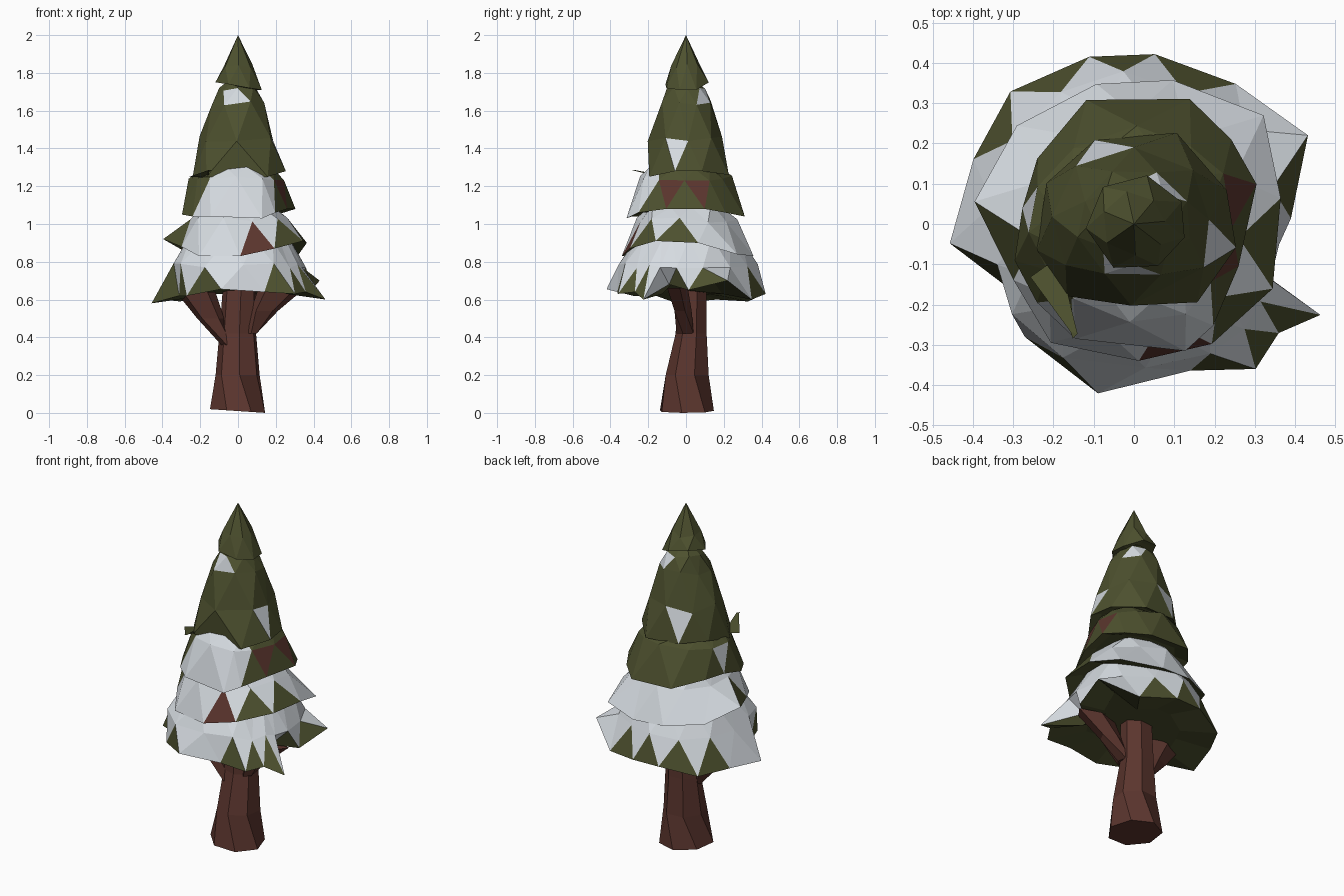
import bpy, bmesh, math, random
from mathutils import Vector

if "Cube" in bpy.data.objects:
    bpy.data.objects.remove(bpy.data.objects["Cube"])

random.seed(4)
GREEN, SNOW, BARK = 0, 1, 2
mats = []
for name, c in (("needle green", (0.075, 0.082, 0.028)),
                ("snow white", (0.67, 0.71, 0.75)),
                ("bark brown", (0.105, 0.036, 0.027))):
    m = bpy.data.materials.new(name)
    m.diffuse_color = (*c, 1)
    m.use_nodes = True
    m.node_tree.nodes["Principled BSDF"].inputs["Base Color"].default_value = m.diffuse_color
    mats.append(m)


def polar(deg, r, z):
    a = math.radians(deg)
    return Vector((r * math.cos(a), r * math.sin(a), z))


def finish(name, bm):
    bmesh.ops.recalc_face_normals(bm, faces=bm.faces)
    me = bpy.data.meshes.new(name)
    bm.to_mesh(me)
    bm.free()
    for m in mats:
        me.materials.append(m)
    ob = bpy.data.objects.new(name, me)
    bpy.context.collection.objects.link(ob)


def between(d, *spans):
    return any((d - lo) % 360 <= (hi - lo) % 360 for lo, hi in spans)


def tier(name, hem, rings, top, under, rule):
    """Ragged hem, then rings of (radius, z) each turned half a step, a top and a hollow underside."""
    bm = bmesh.new()
    n = len(hem)
    degs = [p[0] for p in hem]
    low = [bm.verts.new(polar(*p)) for p in hem]

    def face(vs, band, hanging):
        c = sum((v.co for v in vs), Vector()) / 3
        f = bm.faces.new(vs)
        f.material_index = rule(band, hanging, math.degrees(math.atan2(c.y, c.x)) % 360)

    # underside
    inner = [bm.verts.new(polar(d, r * under[0], z + under[1])) for d, r, z in hem]
    for i in range(n):
        j = (i + 1) % n
        bm.faces.new((low[i], low[j], inner[j], inner[i]))
    bm.faces.new(inner)
    # pleated bands
    for b, (r, z) in enumerate(rings):
        degs = [degs[i] + ((degs[(i + 1) % n] - degs[i]) % 360) / 2 for i in range(n)]
        up = [bm.verts.new(polar(d, r * random.uniform(.95, 1.05),
                                 z + random.uniform(-.015, .015))) for d in degs]
        for i in range(n):
            j = (i + 1) % n
            face((low[i], low[j], up[i]), b, False)
            face((up[i], low[j], up[j]), b, True)
        low = up
    tip = bm.verts.new((0, 0, top))
    for i in range(n):
        face((low[i], low[(i + 1) % n], tip), len(rings), False)
    finish(name, bm)


# lowest skirt: snow with some green fringe triangles
tier("bottom_foliage",
     [(2, .39, .65), (27, .485, .70), (54, .43, .60), (83, .425, .63), (105, .43, .63),
      (133, .45, .59), (158, .43, .60), (186, .46, .58), (207, .35, .62), (226, .39, .62),
      (258, .43, .655), (291, .39, .64), (310, .47, .63), (323, .45, .64),
      (334, .515, .60), (342, .29, .68)],
     [(.365, .78), (.28, .92)], .98, (.55, .03),
     lambda b, hang, d: GREEN if b == 0 and not hang and between(
         d, (60, 150), (350, 20), (190, 222), (238, 246), (298, 332)) else SNOW)


# second skirt: mostly snow, green on the right, a bare patch at the front
def skirt_rule(b, hang, d):
    if b == 0 and not hang:
        if between(d, (280, 300)):
            return BARK
        if between(d, (303, 12), (185, 215)):
            return GREEN
    return SNOW


tier("lower_foliage",
     [(10, .37, .90), (40, .42, .84), (75, .37, .83), (105, .36, .84), (140, .38, .86),
      (172, .40, .92), (205, .33, .88), (235, .36, .83), (272, .34, .83), (303, .355, .87),
      (335, .38, .91)],
     [(.265, 1.02), (.2, 1.1)], 1.15, (.75, .03), skirt_rule)


# third skirt: snow at the front, bark on the right, green behind
def shoulder_rule(b, hang, d):
    if between(d, (225, 312)) or hang and b == 0 and between(d, (163, 180)):
        return SNOW
    if b == 0 and hang and between(d, (325, 25)):
        return BARK
    return GREEN


tier("middle_foliage",
     [(18, .32, 1.08), (41, .32, 1.06), (66, .34, 1.04), (111, .33, 1.05), (146, .29, 1.08),
      (172, .28, 1.08), (197, .31, 1.05), (219, .31, 1.04), (243, .32, 1.04), (292, .34, 1.03),
      (308, .32, 1.06), (338, .28, 1.08)],
     [(.25, 1.24), (.19, 1.29)], 1.33, (.75, .03), shoulder_rule)


# main cone: green with a few snow patches
def cone_rule(b, hang, d):
    if b == 0 and hang and between(d, (325, 0), (105, 122)):
        return SNOW
    if b == 2 and between(d, (220, 290), (25, 75)):
        return SNOW
    return GREEN


tier("upper_foliage",
     [(20, .245, 1.28), (65, .25, 1.26), (115, .23, 1.27), (155, .24, 1.28), (195, .25, 1.24),
      (227, .245, 1.25), (309, .25, 1.25), (347, .26, 1.28)],
     [(.195, 1.45), (.138, 1.64), (.1, 1.72)], 1.8, (.75, .03), cone_rule)

# pointed cap
tier("treetop",
     [(25, .13, 1.71), (75, .125, 1.75), (130, .12, 1.77), (185, .12, 1.75), (245, .12, 1.74),
      (300, .12, 1.72), (345, .13, 1.71)],
     [(.08, 1.84)], 2.0, (.75, .0), lambda b, hang, d: GREEN)


def limb(name, sections, sides, mat):
    """Faceted tube through (centre, rx, ry) sections."""
    bm = bmesh.new()
    rings = []
    for k, (c, rx, ry) in enumerate(sections):
        rings.append([bm.verts.new((c[0] + rx * math.cos(a), c[1] + ry * math.sin(a), c[2]
                                    - (.01 * math.cos(a) if c[2] < .05 else 0)))
                      for a in (math.tau * (i + .5 * (k == 0)) / sides + .3 for i in range(sides))])
    for lo, hi in zip(rings, rings[1:]):
        for i in range(sides):
            j = (i + 1) % sides
            bm.faces.new((lo[i], lo[j], hi[j], hi[i]))
    bm.faces.new(rings[0])
    bm.faces.new(rings[-1])
    for f in bm.faces:
        f.material_index = mat
    finish(name, bm)


# trunk, flared at the foot, with two web-like boughs
limb("trunk", [((-.005, 0, .01), .15, .148), ((0, .01, .2), .12, .118), ((0, .03, .42), .1, .085),
               ((.01, .035, .68), .09, .08), ((0, 0, 1.2), .06, .06)], 7, BARK)
limb("left_bough", [((-.06, .0, .36), .03, .05), ((-.145, -.01, .5), .075, .045),
                    ((-.225, -.03, .64), .11, .05)], 5, BARK)
limb("right_bough", [((.07, .0, .42), .03, .05), ((.14, -.02, .54), .075, .05),
                     ((.23, -.05, .66), .13, .06)], 5, BARK)
# stray leaf at the front left
limb("stray_leaf", [((-.2, -.12, 1.25), .06, .04), ((-.15, -.275, 1.285), .01, .01)], 3, GREEN)
